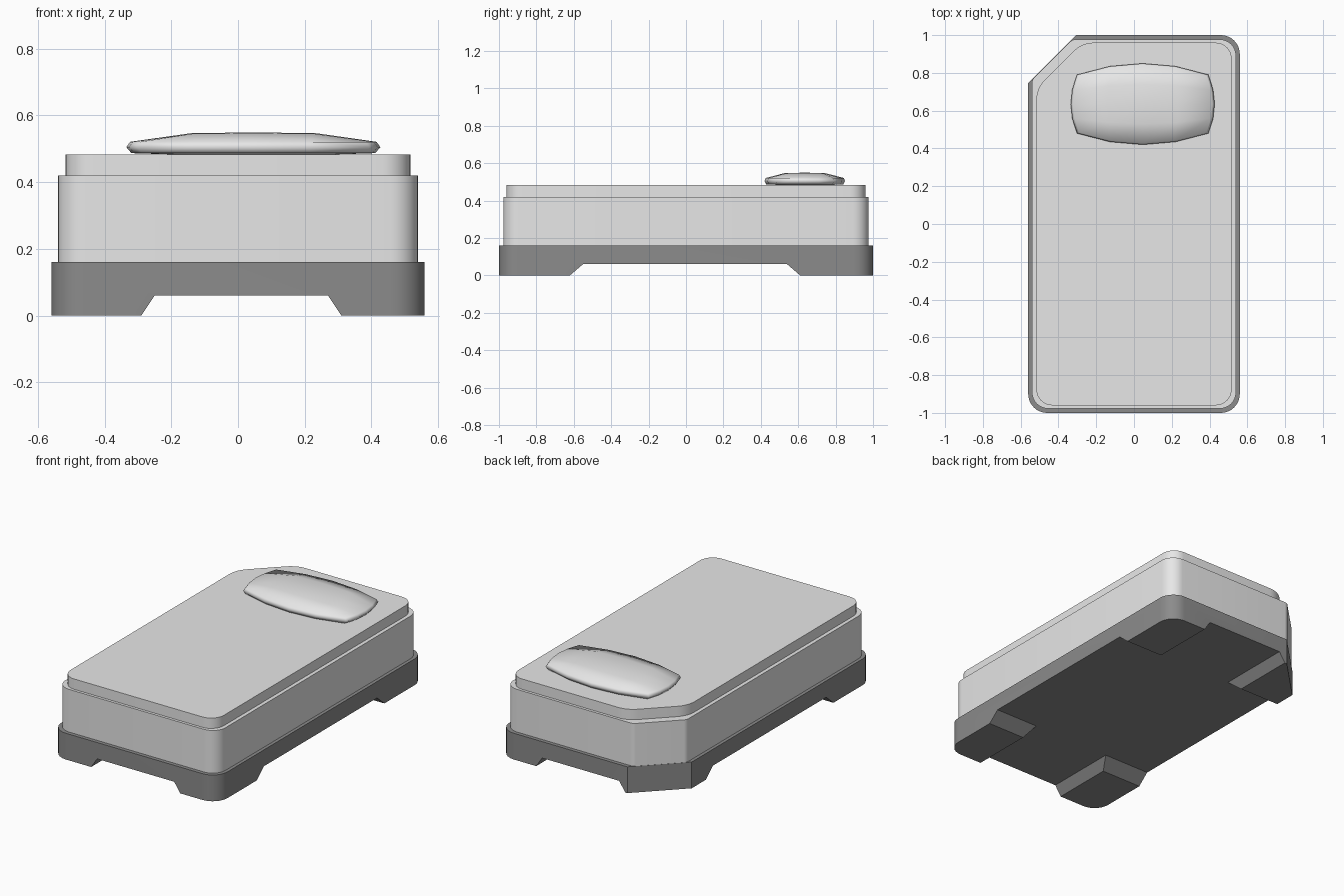
import bpy, bmesh, math
from mathutils import Vector

old = bpy.data.objects.get("Cube")
if old:
    bpy.data.objects.remove(old, do_unlink=True)


def material(name, value):
    mat = bpy.data.materials.new(name)
    mat.use_nodes = True
    color = (value, value, value, 1)
    mat.diffuse_color = color
    mat.node_tree.nodes["Principled BSDF"].inputs["Base Color"].default_value = color
    return mat


light = material("light grey", 0.8)
dark = material("dark grey", 0.26)


def finish(name, bm, mat, smooth=True):
    bmesh.ops.recalc_face_normals(bm, faces=bm.faces)
    mesh = bpy.data.meshes.new(name)
    bm.to_mesh(mesh)
    bm.free()
    if mat:
        mesh.materials.append(mat)
    obj = bpy.data.objects.new(name, mesh)
    bpy.context.collection.objects.link(obj)
    if smooth:
        shade(obj)
    return obj


def activate(obj):
    bpy.ops.object.select_all(action='DESELECT')
    obj.select_set(True)
    bpy.context.view_layer.objects.active = obj


def shade(obj):
    activate(obj)
    bpy.ops.object.shade_smooth_by_angle(angle=math.radians(35))


def rounded(corners, steps=8):
    """Replace each (x, y, radius) corner by an arc."""
    out = []
    for i, (x, y, r) in enumerate(corners):
        p = Vector((x, y))
        a = (Vector(corners[i - 1][:2]) - p).normalized()
        b = (Vector(corners[(i + 1) % len(corners)][:2]) - p).normalized()
        if r == 0:
            out.append(p)
            continue
        half = a.angle(b) / 2
        center = p + (a + b).normalized() * r / math.sin(half)
        start = p + a * r / math.tan(half) - center
        sweep = math.pi - 2 * half
        for k in range(steps + 1):
            t = sweep * k / steps
            c, s = math.cos(t), math.sin(t)
            out.append(center + Vector((start.x * c - start.y * s,
                                        start.x * s + start.y * c)))
    return out


def prism(bm, points, offset):
    face = bm.faces.new([bm.verts.new(p) for p in points])
    ext = bmesh.ops.extrude_face_region(bm, geom=[face])
    verts = [v for v in ext["geom"] if isinstance(v, bmesh.types.BMVert)]
    bmesh.ops.translate(bm, verts=verts, vec=offset)


def slab(name, hx, hy, z0, z1, radius, cut, cut_radius, mat):
    """Rounded block with its back right corner cut along y - x = cut."""
    corners = [(-hx, -hy, radius), (hx, -hy, radius), (hx, hy, radius),
               (hy - cut, hy, cut_radius), (-hx, cut - hx, cut_radius)]
    bm = bmesh.new()
    prism(bm, [(p.x, p.y, z0) for p in rounded(corners)], (0, 0, z1 - z0))
    return finish(name, bm, mat)


# Base with sloped channels that leave four corner feet
base = slab("base", 0.56, 1.0, 0, 0.16, 0.1, 1.305, 0, dark)
for axis, center, wide, narrow in ((0, 0.01, 0.34, 0.26), (1, -0.005, 0.685, 0.545)):
    outline = [(-wide, -0.06), (wide, -0.06), (narrow, 0.06), (-narrow, 0.06)]
    bm = bmesh.new()
    if axis == 0:
        prism(bm, [(center + a, -2, z) for a, z in outline], (0, 4, 0))
    else:
        prism(bm, [(-2, center + a, z) for a, z in outline], (4, 0, 0))
    cutter = finish("channel_cutter", bm, None, False)
    cutter.hide_render = True
    activate(base)
    mod = base.modifiers.new("channel", 'BOOLEAN')
    mod.operation, mod.solver, mod.object = 'DIFFERENCE', 'EXACT', cutter
    bpy.ops.object.modifier_apply(modifier=mod.name)
    bpy.data.objects.remove(cutter, do_unlink=True)
shade(base)

# Body and raised top panel
slab("body", 0.54, 0.977, 0.16, 0.42, 0.085, 1.303, 0.04, light)
slab("top_panel", 0.517, 0.96, 0.42, 0.483, 0.085, 1.235, 0.15, light)

# Domed pad: a bulging grid with a rounded rim
N = 4
bm = bmesh.new()


def pad_vert(i, j, scale, z, dome=0.0):
    u, v = 2 * i / N - 1, 2 * j / N - 1
    x = u * (0.348 + 0.033 * (1 - v * v)) * scale
    y = v * (0.155 + 0.06 * (1 - u * u)) * scale
    return bm.verts.new((0.046 + x, 0.635 + y, z + dome * (1 - u ** 4) * (1 - v ** 4)))


top = [[pad_vert(i, j, 0.97, 0.521, 0.028) for j in range(N + 1)] for i in range(N + 1)]
bottom = [[pad_vert(i, j, 0.96, 0.487, -0.006) for j in range(N + 1)] for i in range(N + 1)]
for grid in (top, bottom):
    for i in range(N):
        for j in range(N):
            bm.faces.new((grid[i][j], grid[i + 1][j], grid[i + 1][j + 1], grid[i][j + 1]))
loop = ([(i, 0) for i in range(N)] + [(N, j) for j in range(N)]
        + [(N - i, N) for i in range(N)] + [(0, N - j) for j in range(N)])
rim = [pad_vert(i, j, 1.0, 0.505) for i, j in loop]
for k in range(len(loop)):
    n = (k + 1) % len(loop)
    (i, j), (p, q) = loop[k], loop[n]
    for grid in (top, bottom):
        bm.faces.new((grid[i][j], grid[p][q], rim[n], rim[k]))
pad = finish("pad", bm, light, False)
for poly in pad.data.polygons:
    poly.use_smooth = True
